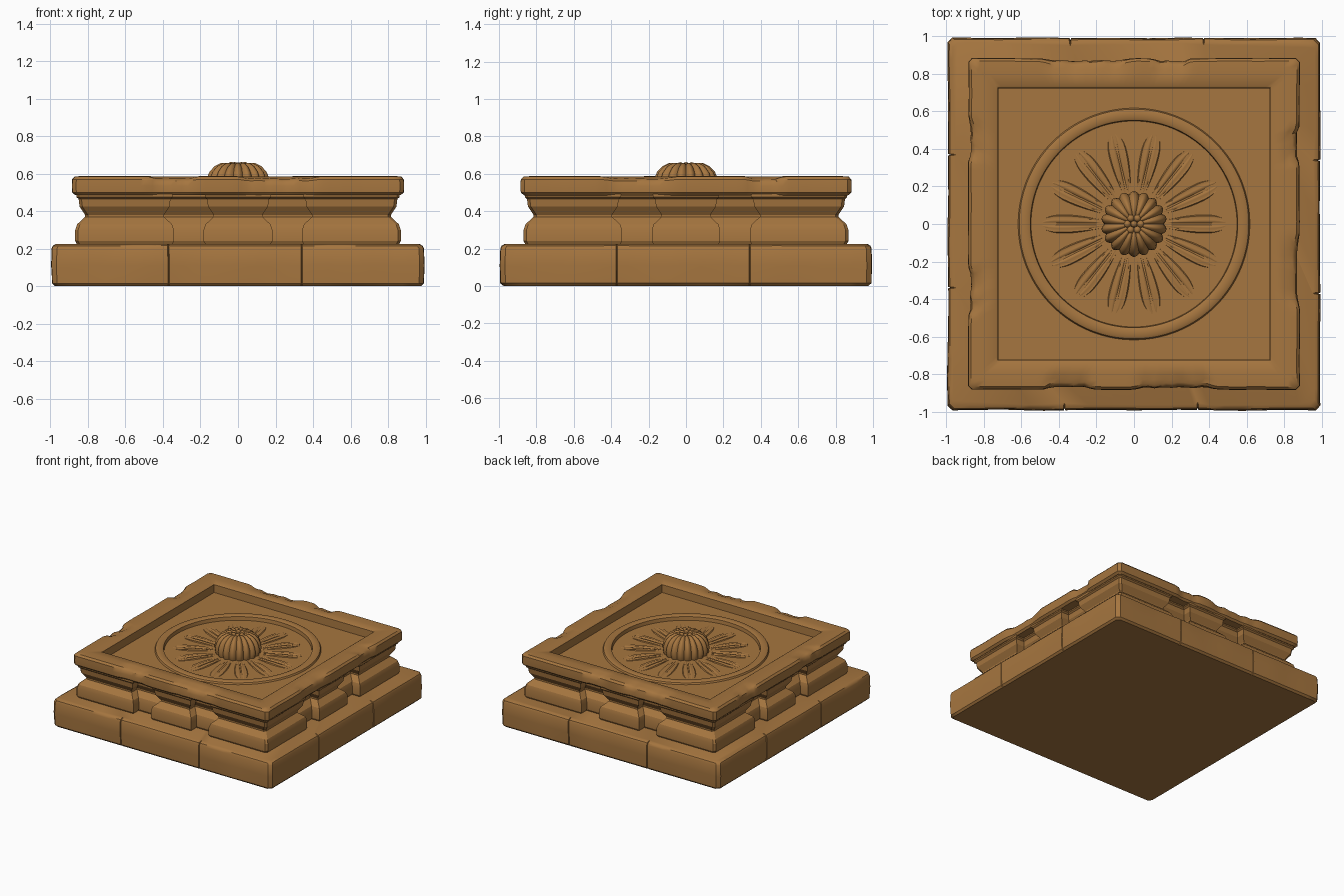
import bpy, bmesh, math
from mathutils import Vector, Matrix, noise

if "Cube" in bpy.data.objects:
    bpy.data.objects.remove(bpy.data.objects["Cube"])

stone = bpy.data.materials.new("warm_sandstone")
stone.use_nodes = True
stone.diffuse_color = (0.38, 0.18, 0.05, 1)
stone.node_tree.nodes["Principled BSDF"].inputs["Base Color"].default_value = stone.diffuse_color


def finish(name, bm, angle=35):
    bmesh.ops.recalc_face_normals(bm, faces=bm.faces)
    mesh = bpy.data.meshes.new(name)
    bm.to_mesh(mesh)
    bm.free()
    mesh.materials.append(stone)
    obj = bpy.data.objects.new(name, mesh)
    bpy.context.collection.objects.link(obj)
    bpy.ops.object.select_all(action="DESELECT")
    obj.select_set(True)
    bpy.context.view_layer.objects.active = obj
    bpy.ops.object.shade_smooth_by_angle(angle=math.radians(angle))
    return obj


def loft(name, rings, angle=35):
    """Skin a stack of closed rings and cap both ends."""
    bm = bmesh.new()
    loops = [[bm.verts.new(p) for p in ring] for ring in rings]
    for a, b in zip(loops, loops[1:]):
        n = len(a)
        for i in range(n):
            j = (i + 1) % n
            bm.faces.new((a[i], a[j], b[j], b[i]))
    bm.faces.new(loops[0])
    bm.faces.new(loops[-1])
    return finish(name, bm, angle)


def four_sides(r, z, stops, corner=0.02):
    """Square outline; stops are (position, inset) pairs along one side."""
    side = [(-(r - corner), 0)] + stops + [(r - corner, 0)]
    ring = []
    for k in range(4):
        turn = Matrix.Rotation(k * math.pi / 2, 3, "Z")
        ring += [turn @ Vector((t, inset - r, z)) for t, inset in side]
    return ring


def worn(ring, amount):
    """Soften a stone edge with low, uneven wear."""
    out = []
    for p in ring:
        w = amount * noise.noise(p * 4)
        out.append(p * (1 + w) if p.z > 0 else p)
    return out


# Plinth with narrow joints between its stones
def plinth_stops(r):
    stops = []
    for i in range(-11, 12):
        stops.append((i * 0.08, 0))
    for joint in (-0.37, 0.34):
        stops += [(joint - 0.004, 0), (joint, 0.012), (joint + 0.004, 0)]
    return sorted(stops)


plinth = [(0.975, 0), (0.99, 0.015), (0.993, 0.11), (0.99, 0.2), (0.983, 0.215), (0.965, 0.225)]
loft("plinth", [worn(four_sides(r, z, plinth_stops(r), 0.025), 0.006) for r, z in plinth])


# Waisted moulding, broken forward at the corners and the middle of each side
def moulding_ring(r, z):
    d = r - 0.81
    corner_edge, block_edge, depth = 0.40 - d, 0.125 + d, 0.07
    stops = [(-corner_edge, 0), (-corner_edge, depth), (-block_edge, depth), (-block_edge, 0)]
    stops += [(-t, inset) for t, inset in reversed(stops)]
    return four_sides(r, z, stops, 0.015)


moulding = [(0.855, 0.215), (0.868, 0.24), (0.868, 0.3), (0.858, 0.33), (0.815, 0.37),
            (0.815, 0.38), (0.845, 0.425), (0.85, 0.465), (0.862, 0.475), (0.862, 0.5)]
loft("waisted_moulding", [moulding_ring(r, z) for r, z in moulding], 25)

# Cap slab with chipped rim, sunken panel, raised round border and bowl
CHIPS = [(0, -0.35, 0.13), (0, 0.22, 0.22), (1, -0.25, 0.2), (1, 0.42, 0.1),
         (2, 0.25, 0.25), (2, -0.2, 0.1), (3, 0.36, 0.13), (3, -0.45, 0.12)]


def chip(side, t):
    depth = 0
    for s, centre, half in CHIPS:
        if s == side and abs(t - centre) < half:
            edge = min(1, 3 * (1 - abs(t - centre) / half))
            depth = max(depth, edge * (0.75 + 0.5 * noise.noise(Vector((t * 14, s, 0)))))
    return depth


def cap_ring(r, z, cut=0, drop=0, corner=0.0, steps=56):
    ring = []
    for k in range(4):
        turn = Matrix.Rotation(k * math.pi / 2, 3, "Z")
        for i in range(steps):
            t = (r - corner) * (2 * i / (steps - 1) - 1) if corner else r * (2 * i / steps - 1)
            c = chip(k, t)
            rough = 0.004 * noise.noise(Vector((t * 5, k * 3, z))) if cut else 0
            ring.append(turn @ Vector((t, -(r - cut * c - rough), z - drop * c)))
    return ring


def round_ring(r, z):
    ring = []
    for p in cap_ring(1, 0):
        d = Vector((p.x, p.y, 0)).normalized() * r
        ring.append(Vector((d.x, d.y, z)))
    return ring


cap = [cap_ring(0.865, 0.485, 0.01, 0, 0.015), cap_ring(0.882, 0.5, 0.015, 0, 0.02),
       cap_ring(0.884, 0.535, 0.018, 0, 0.02), cap_ring(0.882, 0.57, 0.026, 0.012, 0.02),
       cap_ring(0.868, 0.585, 0.028, 0.016, 0.02), cap_ring(0.835, 0.587, 0.012, 0.016, 0.01),
       cap_ring(0.8, 0.586), cap_ring(0.735, 0.585), cap_ring(0.725, 0.578), cap_ring(0.722, 0.515)]
border = [(0.618, 0.515), (0.612, 0.528), (0.6, 0.534), (0.565, 0.534), (0.553, 0.528),
          (0.545, 0.47), (0.3, 0.462)]
loft("cap_with_panel", cap + [round_ring(r, z) for r, z in border])


# Rosette petals: pointed leaves with a central groove and rounded flanks
def petal_layer(name, count, offset, tip, width, lift):
    bm = bmesh.new()
    rows, cols = 16, 12
    for k in range(count):
        turn = Matrix.Rotation((k + offset) * math.tau / count, 3, "Z")
        grid = []
        for i in range(rows + 1):
            s = i / rows
            radius = 0.13 + (tip - 0.13) * s
            half = width * (0.35 + 0.65 * math.sin(min(1, s / 0.68) * math.pi / 2))
            if s > 0.68:
                half *= max(0.02, math.cos((s - 0.68) / 0.32 * math.pi / 2)) ** 0.8
            row = []
            for j in range(cols + 1):
                u = 2 * j / cols - 1
                flank = math.sqrt(max(0, 1 - u * u))
                groove = 0.012 * math.exp(-(u * 5) ** 2) + 0.004 * math.cos(u * 14)
                arch = 0.012 * math.sin(s * math.pi)
                z = 0.455 + lift + arch + 0.032 * flank - groove
                row.append(bm.verts.new(turn @ Vector((radius, u * half, z))))
            grid.append(row)
        for a, b in zip(grid, grid[1:]):
            for j in range(cols):
                bm.faces.new((a[j], b[j], b[j + 1], a[j + 1]))
    finish(name, bm, 50)


petal_layer("back_petals", 14, 0.5, 0.54, 0.062, 0.0)
petal_layer("front_petals", 14, 0, 0.53, 0.066, 0.012)

# Ribbed central boss
boss = [(0.15, 0.465), (0.168, 0.5), (0.174, 0.54), (0.168, 0.575), (0.153, 0.61),
        (0.125, 0.64), (0.09, 0.657), (0.06, 0.658), (0.035, 0.645), (0.01, 0.64)]
RIBS, PER_RIB = 18, 8
rings = []
for r, z in boss:
    ring = []
    for i in range(RIBS * PER_RIB):
        a = math.tau * i / (RIBS * PER_RIB)
        rib = abs(math.sin(a * RIBS / 2))
        k = 0.91 + 0.1 * rib
        ring.append(Vector((r * k * math.cos(a), r * k * math.sin(a), z - 0.008 * (1 - rib))))
    rings.append(ring)
loft("ribbed_boss", rings, 50)

# Small buds at the heart of the boss
bm = bmesh.new()
for k in range(6):
    a = k * math.tau / 6
    spot = Vector((0.036 * math.cos(a), 0.036 * math.sin(a), 0.642))
    bmesh.ops.create_uvsphere(bm, u_segments=12, v_segments=8, radius=0.02,
                              matrix=Matrix.Translation(spot))
bmesh.ops.create_uvsphere(bm, u_segments=12, v_segments=8, radius=0.018,
                          matrix=Matrix.Translation((0, 0, 0.642)))
finish("heart_buds", bm, 60)
